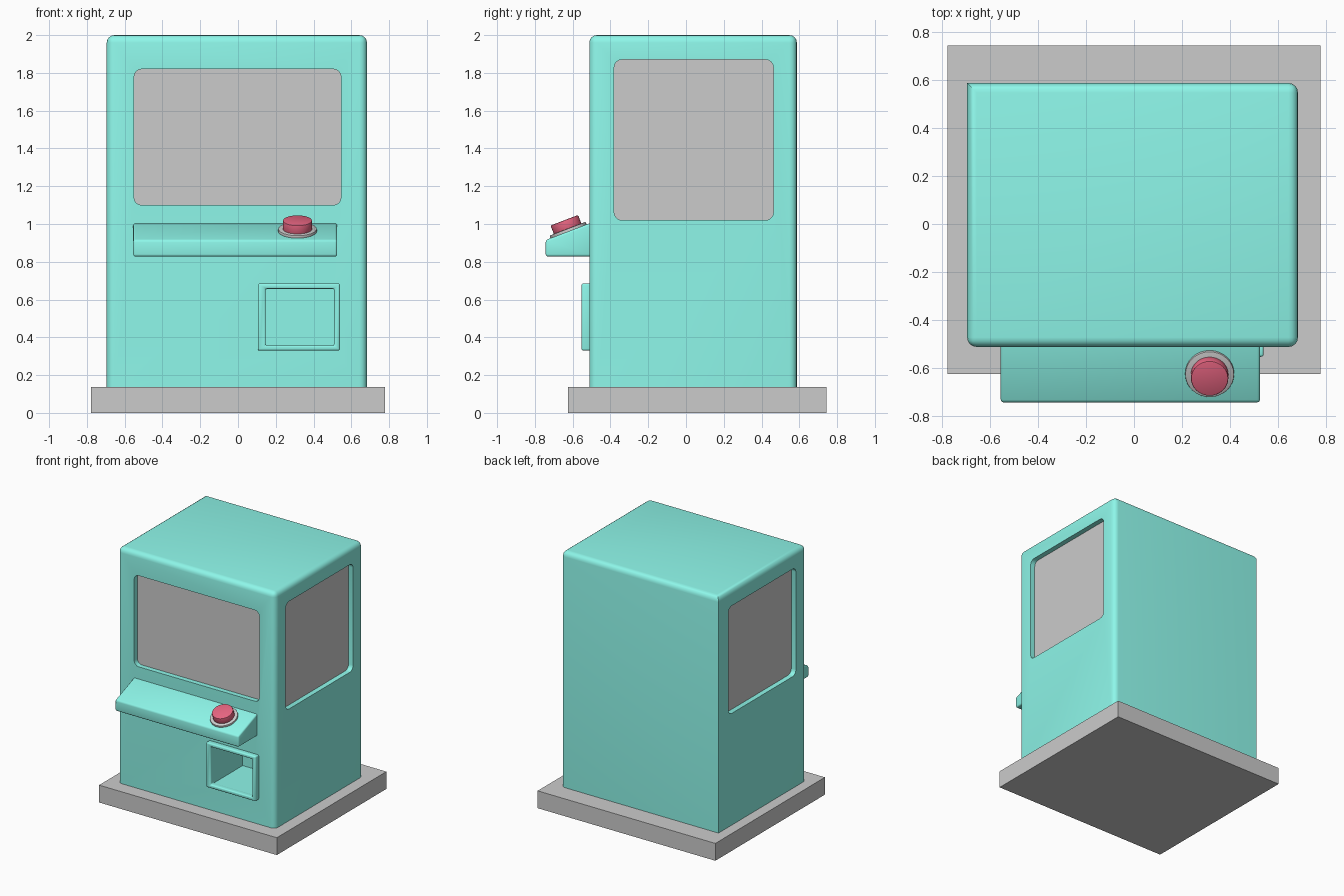
import bpy, bmesh, math
from mathutils import Matrix, Vector

if "Cube" in bpy.data.objects:
    bpy.data.objects.remove(bpy.data.objects["Cube"])


def material(name, rgb):
    m = bpy.data.materials.new(name)
    m.diffuse_color = (*rgb, 1)
    m.use_nodes = True
    m.node_tree.nodes["Principled BSDF"].inputs["Base Color"].default_value = m.diffuse_color
    return m


TEAL = material("teal", (0.27, 0.93, 0.82))
RED = material("red", (0.80, 0.13, 0.22))


def finish(bm, name, mat=None):
    bmesh.ops.recalc_face_normals(bm, faces=bm.faces)
    me = bpy.data.meshes.new(name)
    bm.to_mesh(me)
    bm.free()
    ob = bpy.data.objects.new(name, me)
    bpy.context.collection.objects.link(ob)
    if mat:
        me.materials.append(mat)
    return ob


def box(name, lo, hi, mat=None, r=0, pick=lambda mid, d: True, seg=4):
    """Box between two corners; edges chosen by pick(midpoint, direction) are rounded."""
    lo, hi = Vector(lo), Vector(hi)
    bm = bmesh.new()
    bmesh.ops.create_cube(bm, size=1,
                          matrix=Matrix.Translation((lo + hi) / 2) @ Matrix.Diagonal((*(hi - lo), 1)))
    if r:
        edges = []
        for e in bm.edges:
            a, b = e.verts[0].co, e.verts[1].co
            if pick((a + b) / 2, (b - a).normalized()):
                edges.append(e)
        bmesh.ops.bevel(bm, geom=edges, offset=r, segments=seg, profile=0.5, affect='EDGES')
    return finish(bm, name, mat)


def along(axis):
    return lambda mid, d: abs(d[axis]) > 0.9


def activate(ob):
    bpy.ops.object.select_all(action='DESELECT')
    ob.select_set(True)
    bpy.context.view_layer.objects.active = ob


def cut(ob, cutter):
    mod = ob.modifiers.new("cut", 'BOOLEAN')
    mod.operation = 'DIFFERENCE'
    mod.solver = 'EXACT'
    mod.object = cutter
    activate(ob)
    bpy.ops.object.modifier_apply(modifier=mod.name)


def soften(ob, width=0, seg=3):
    activate(ob)
    if width:
        mod = ob.modifiers.new("bevel", 'BEVEL')
        mod.width, mod.segments = width, seg
        mod.limit_method = 'ANGLE'
        bpy.ops.object.modifier_apply(modifier=mod.name)
    bpy.ops.object.shade_smooth_by_angle(angle=math.radians(35))


# Plinth
box("base", (-0.777, -0.625, 0), (0.777, 0.743, 0.137))

# Cabinet: top and vertical edges rounded, back left corner left sharp
X0, X1, Y0, Y1 = -0.695, 0.683, -0.512, 0.587


def cabinet_edges(mid, d):
    if abs(d.z) > 0.9:
        return not (mid.x < 0 and mid.y > 0)
    return mid.z > 1.9


cabinet = box("cabinet", (X0, Y0, 0.13), (X1, Y1, 2.0), TEAL, 0.04, cabinet_edges)

# Recessed windows: front, right and left
windows = [
    ("front_window", 1, Y0, 1, (-0.55, 0.545), (1.10, 1.82)),
    ("right_window", 0, X1, -1, (-0.38, 0.462), (1.02, 1.87)),
    ("left_window", 0, X0, 1, (-0.38, 0.462), (1.02, 1.87)),
]
for name, axis, face, inward, (u0, u1), (z0, z1) in windows:
    def slab(label, d0, d1, grow):
        a, b = sorted((face + inward * d0, face + inward * d1))
        lo, hi = [u0 - grow] * 2, [u1 + grow] * 2
        lo[axis], hi[axis] = a, b
        return box(label, (*lo, z0 - grow), (*hi, z1 + grow), None, 0.04, along(axis))
    cutter = slab("cutter", -0.1, 0.05, 0)
    cut(cabinet, cutter)
    bpy.data.objects.remove(cutter)
    soften(slab(name, 0.04, 0.06, 0.004))

# Prize hatch: frame with a deep pocket running into the cabinet
hatch = box("hatch_frame", (0.105, -0.553, 0.33), (0.54, -0.50, 0.685), TEAL)
pocket = box("cutter", (0.146, -0.8, 0.357), (0.509, -0.15, 0.657))
pocket.hide_render = True
cut(hatch, pocket)
cut(cabinet, pocket)
bpy.data.objects.remove(pocket)
soften(hatch, 0.01)
soften(cabinet)

# Sloped control shelf, extruded from its side profile
bm = bmesh.new()
profile = [(-0.50, 0.828), (-0.743, 0.828), (-0.743, 0.915), (-0.50, 1.008)]
side = bm.faces.new([bm.verts.new((-0.555, y, z)) for y, z in profile])
ext = bmesh.ops.extrude_face_region(bm, geom=[side])
bmesh.ops.translate(bm, vec=(1.08, 0, 0),
                    verts=[v for v in ext["geom"] if isinstance(v, bmesh.types.BMVert)])
soften(finish(bm, "control_shelf", TEAL), 0.012)

# Button and its collar, tilted to sit on the shelf slope
TILT = Matrix.Translation((0.315, -0.622, 0.962)) @ Matrix.Rotation(math.atan2(0.093, 0.243), 4, 'X')


def disc(name, radius, z0, z1, mat, bevel):
    bm = bmesh.new()
    bmesh.ops.create_cone(bm, cap_ends=True, segments=32, radius1=radius, radius2=radius,
                          depth=z1 - z0, matrix=TILT @ Matrix.Translation((0, 0, (z0 + z1) / 2)))
    soften(finish(bm, name, mat), bevel, 2)


disc("button_collar", 0.102, -0.01, 0.014, None, 0.004)
disc("button", 0.078, 0.0, 0.062, RED, 0.006)
